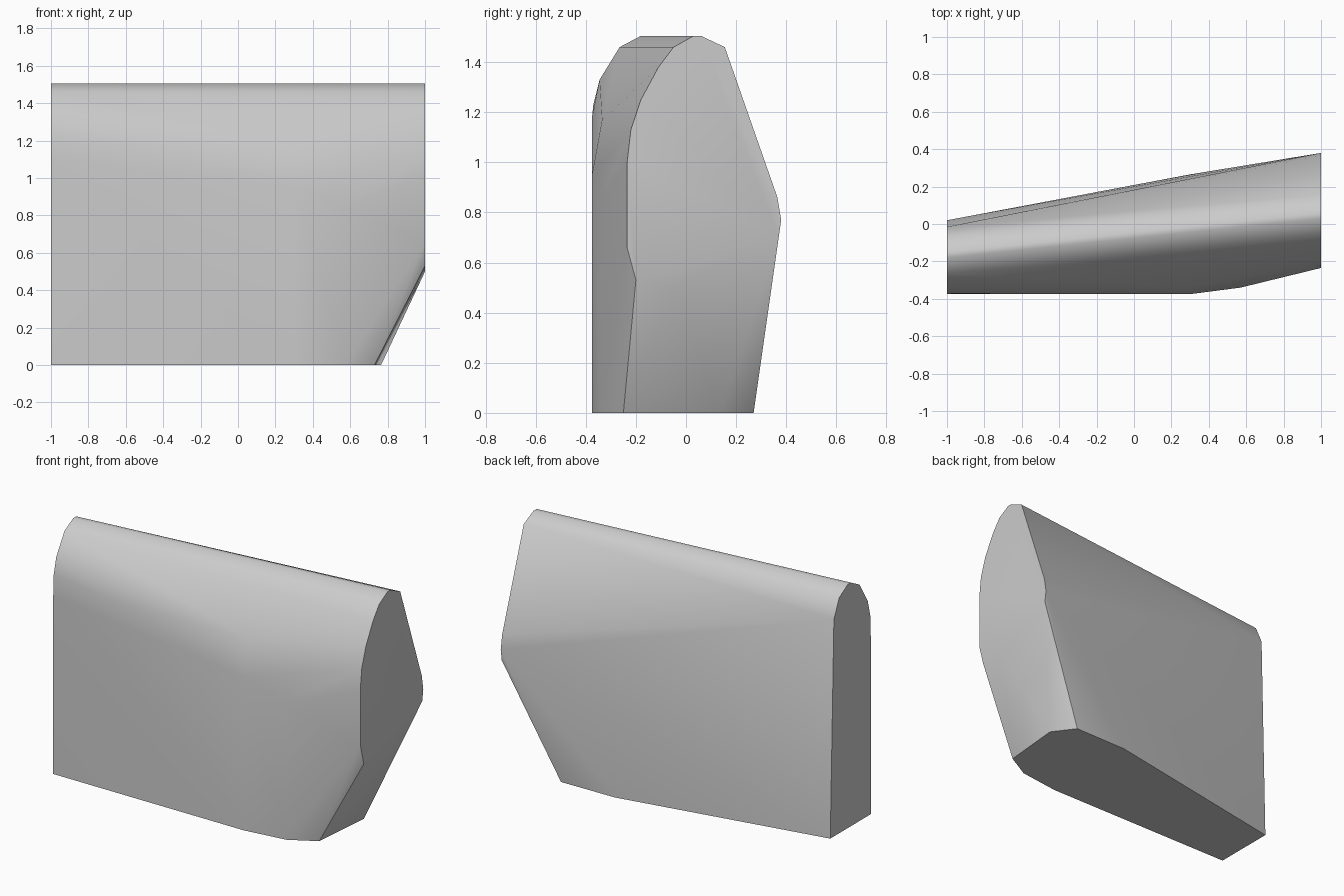
import bpy
import bmesh

cube = bpy.data.objects.get("Cube")
if cube:
    bpy.data.objects.remove(cube, do_unlink=True)

# Single grey finish
grey = bpy.data.materials.new("plain_grey")
grey.use_nodes = True
colour = (0.6, 0.6, 0.6, 1)
grey.diffuse_color = colour
grey.node_tree.nodes["Principled BSDF"].inputs["Base Color"].default_value = colour

# Cross-sections (y, z) keyed by their x position
sections = {
    # narrow end
    -1.0: [(-.375, 0), (-.375, 1.1), (-.37, 1.23), (-.345, 1.33), (-.265, 1.46),
           (-.18, 1.505), (-.15, 1.505), (-.067, 1.455), (-.015, 1.34), (.02, 0)],
    # bowed front wall
    -.55: [(-.375, 1.18)],
    .3: [(-.375, 0), (-.375, .95), (-.335, 1.17), (.265, 0)],
    .57: [(-.34, 0), (-.34, .85)],
    # sloped lower corner
    .665: [(.27, 0)],
    .73: [(-.25, 0)],
    .765: [(.136, 0)],
    # wide end
    1.0: [(-.2, .53), (-.235, .66), (-.235, 1), (-.22, 1.13), (-.18, 1.25),
          (-.11, 1.38), (-.05, 1.46), (.03, 1.505), (.06, 1.505), (.155, 1.46),
          (.365, .86), (.38, .77), (.37, .7), (-.04, .5)],
}

# Skin the sections into one tapered slab
bm = bmesh.new()
for x, profile in sections.items():
    for y, z in profile:
        bm.verts.new((x, y, z))
hull = bmesh.ops.convex_hull(bm, input=bm.verts[:])
unused = {v for v in hull["geom_interior"] + hull["geom_unused"]
          if isinstance(v, bmesh.types.BMVert) and not v.link_faces}
bmesh.ops.delete(bm, geom=list(unused), context="VERTS")
bmesh.ops.dissolve_limit(bm, angle_limit=0.004, verts=bm.verts[:], edges=bm.edges[:])
bmesh.ops.recalc_face_normals(bm, faces=bm.faces[:])

mesh = bpy.data.meshes.new("tapered_slab")
bm.to_mesh(mesh)
bm.free()
mesh.materials.append(grey)
slab = bpy.data.objects.new("tapered_slab", mesh)
bpy.context.collection.objects.link(slab)

# Soft rounded front, crisp ends
bpy.ops.object.select_all(action="DESELECT")
slab.select_set(True)
bpy.context.view_layer.objects.active = slab
bpy.ops.object.shade_smooth_by_angle(angle=0.65)
